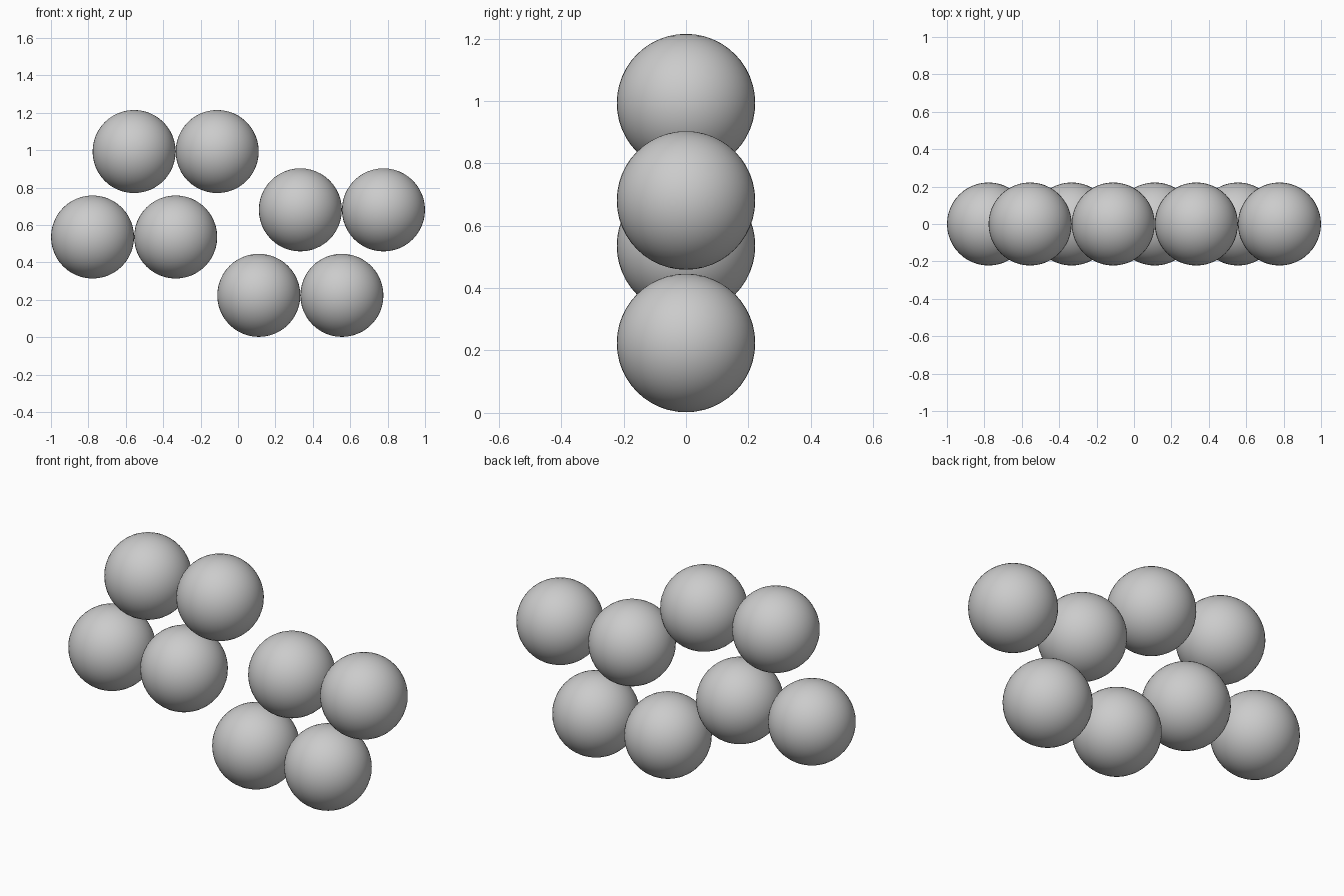
import bpy

if "Cube" in bpy.data.objects:
    bpy.data.objects.remove(bpy.data.objects["Cube"])

RADIUS = 0.222
PITCH = 4 / 9        # spacing between neighbouring balls in a row
ROW_RISE = 0.457     # height between the two rows of a cluster

grey = bpy.data.materials.new("plain grey")
grey.diffuse_color = (0.6, 0.6, 0.6, 1)
grey.use_nodes = True
grey.node_tree.nodes["Principled BSDF"].inputs["Base Color"].default_value = grey.diffuse_color


def ball(name, x, z):
    bpy.ops.mesh.primitive_uv_sphere_add(
        segments=48, ring_count=24, radius=RADIUS, location=(x, 0, z))
    obj = bpy.context.object
    obj.name = name
    obj.data.materials.append(grey)
    bpy.ops.object.shade_smooth()


# Two clusters of four balls; the upper row of each is shifted half a pitch
for cluster, x0, z0 in (("left", -1.75 * PITCH, 0.536),
                        ("right", 0.25 * PITCH, 0.224)):
    for row, row_name in enumerate(("lower", "upper")):
        for col in range(2):
            ball(f"{cluster}_{row_name}_ball_{col + 1}",
                 x0 + (col + row / 2) * PITCH, z0 + row * ROW_RISE)
